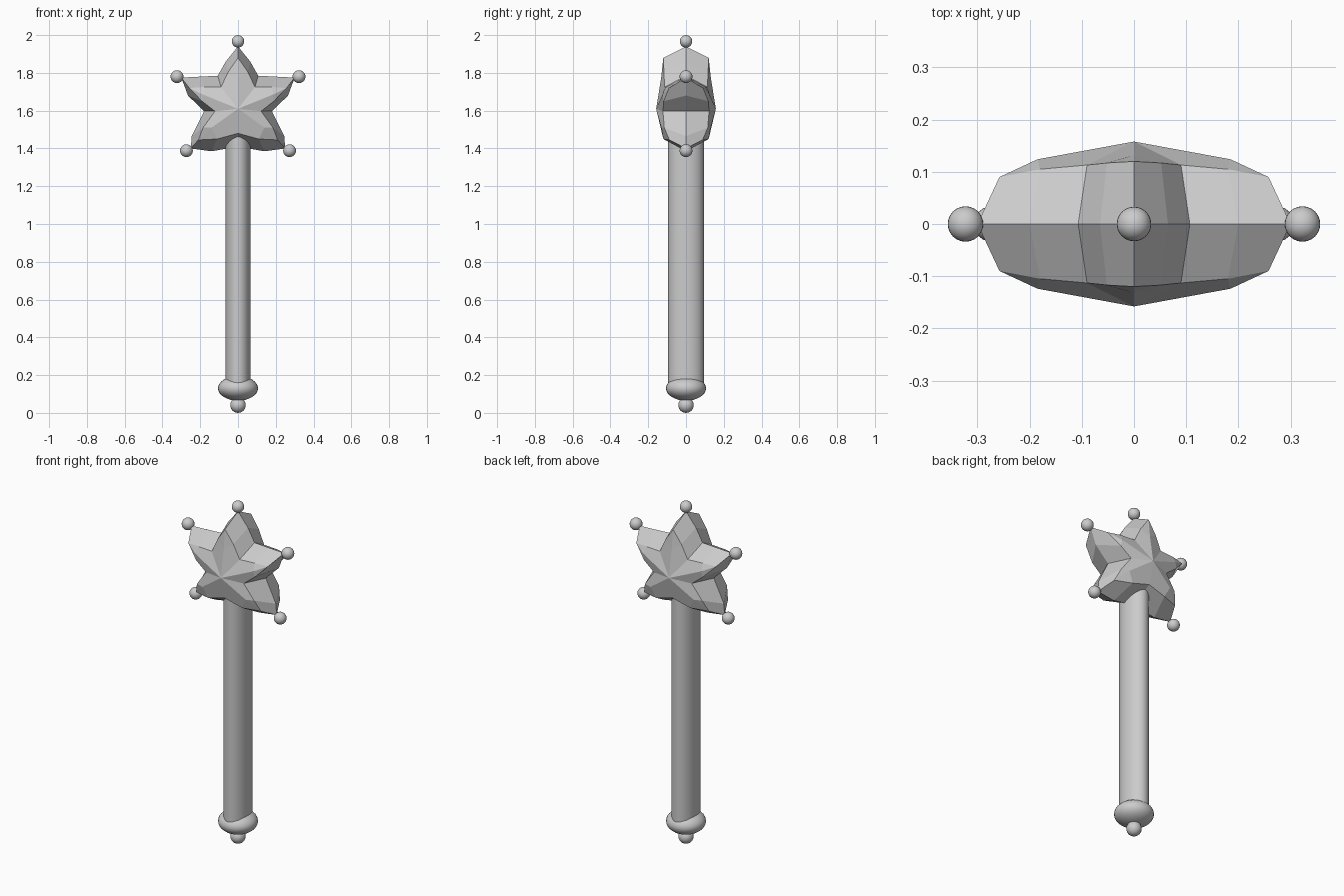
import bpy, bmesh, math

if "Cube" in bpy.data.objects:
    bpy.data.objects.remove(bpy.data.objects["Cube"])

grey = bpy.data.materials.new("plain grey")
grey.diffuse_color = (0.6, 0.6, 0.6, 1)
grey.use_nodes = True
grey.node_tree.nodes["Principled BSDF"].inputs["Base Color"].default_value = grey.diffuse_color


def finish(ob, name, smooth=True):
    ob.name = name
    ob.data.materials.append(grey)
    for p in ob.data.polygons:
        p.use_smooth = smooth
    return ob


def ball(name, loc, size, seg=24, rings=14):
    bpy.ops.mesh.primitive_uv_sphere_add(segments=seg, ring_count=rings, radius=1, location=loc)
    ob = bpy.context.object
    ob.scale = size
    bpy.ops.object.transform_apply(location=False, rotation=False, scale=True)
    return finish(ob, name)


# Oval handle
bpy.ops.mesh.primitive_cylinder_add(vertices=24, radius=1, depth=1.35, location=(0, 0, 0.805))
handle = bpy.context.object
handle.scale = (0.067, 0.094, 1)
bpy.ops.object.transform_apply(location=False, rotation=False, scale=True)
finish(handle, "handle")
bpy.ops.object.shade_smooth_by_angle(angle=math.radians(40))

# Pommel and end bead
ball("pommel", (0, 0, 0.13), (0.106, 0.106, 0.065), 32, 16)
ball("end_bead", (0, 0, 0.041), (0.041, 0.041, 0.041))

# Star: right half of the rim (x, z) and of the raised face (x, depth, z), top to bottom
rim = [(0, 1.94), (0.065, 1.86), (0.107, 1.785), (0.2, 1.78), (0.30, 1.775),
       (0.265, 1.68), (0.18, 1.597), (0.245, 1.465), (0.25, 1.40), (0.14, 1.385), (0, 1.41)]
face = [(0, 0.12, 1.88), (0.052, 0.117, 1.805), (0.09, 0.113, 1.725), (0.18, 0.105, 1.725),
        (0.258, 0.09, 1.72), (0.19, 0.118, 1.65), (0.122, 0.122, 1.597), (0.185, 0.115, 1.51),
        (0.21, 0.088, 1.445), (0.11, 0.12, 1.45), (0, 0.125, 1.48)]
rim += [(-x, z) for x, z in rim[-2:0:-1]]
face += [(-x, y, z) for x, y, z in face[-2:0:-1]]
ridge = [(0, 0.132, 1.77), (0.185, 0.124, 1.685), (0.14, 0.13, 1.51),
         (-0.14, 0.13, 1.51), (-0.185, 0.124, 1.685)]

bm = bmesh.new()
rim_v = [bm.verts.new((x, 0, z)) for x, z in rim]
n = len(rim_v)
for s in (-1, 1):
    ring = [bm.verts.new((x, s * y, z)) for x, y, z in face]
    arms = [bm.verts.new((x, s * y, z)) for x, y, z in ridge]
    centre = bm.verts.new((0, s * 0.158, 1.61))
    for i in range(n):
        j = (i + 1) % n
        bm.faces.new((rim_v[i], rim_v[j], ring[j], ring[i]))
    for k, r in enumerate(arms):
        t = 4 * k
        a, b, tip, c, d = [ring[(t + o) % n] for o in (-2, -1, 0, 1, 2)]
        bm.faces.new((tip, r, b))
        bm.faces.new((tip, c, r))
        bm.faces.new((a, b, r, centre))
        bm.faces.new((c, d, centre, r))
bmesh.ops.recalc_face_normals(bm, faces=bm.faces)
mesh = bpy.data.meshes.new("star")
bm.to_mesh(mesh)
bm.free()
star = bpy.data.objects.new("star", mesh)
bpy.context.collection.objects.link(star)
finish(star, "star", False)

# Beads on the five star points
ball("top_bead", (0, 0, 1.967), (0.033, 0.033, 0.033))
for s, side in ((-1, "left"), (1, "right")):
    ball(side + "_upper_bead", (s * 0.323, 0, 1.78), (0.034, 0.034, 0.034))
    ball(side + "_lower_bead", (s * 0.273, 0, 1.388), (0.034, 0.034, 0.034))
